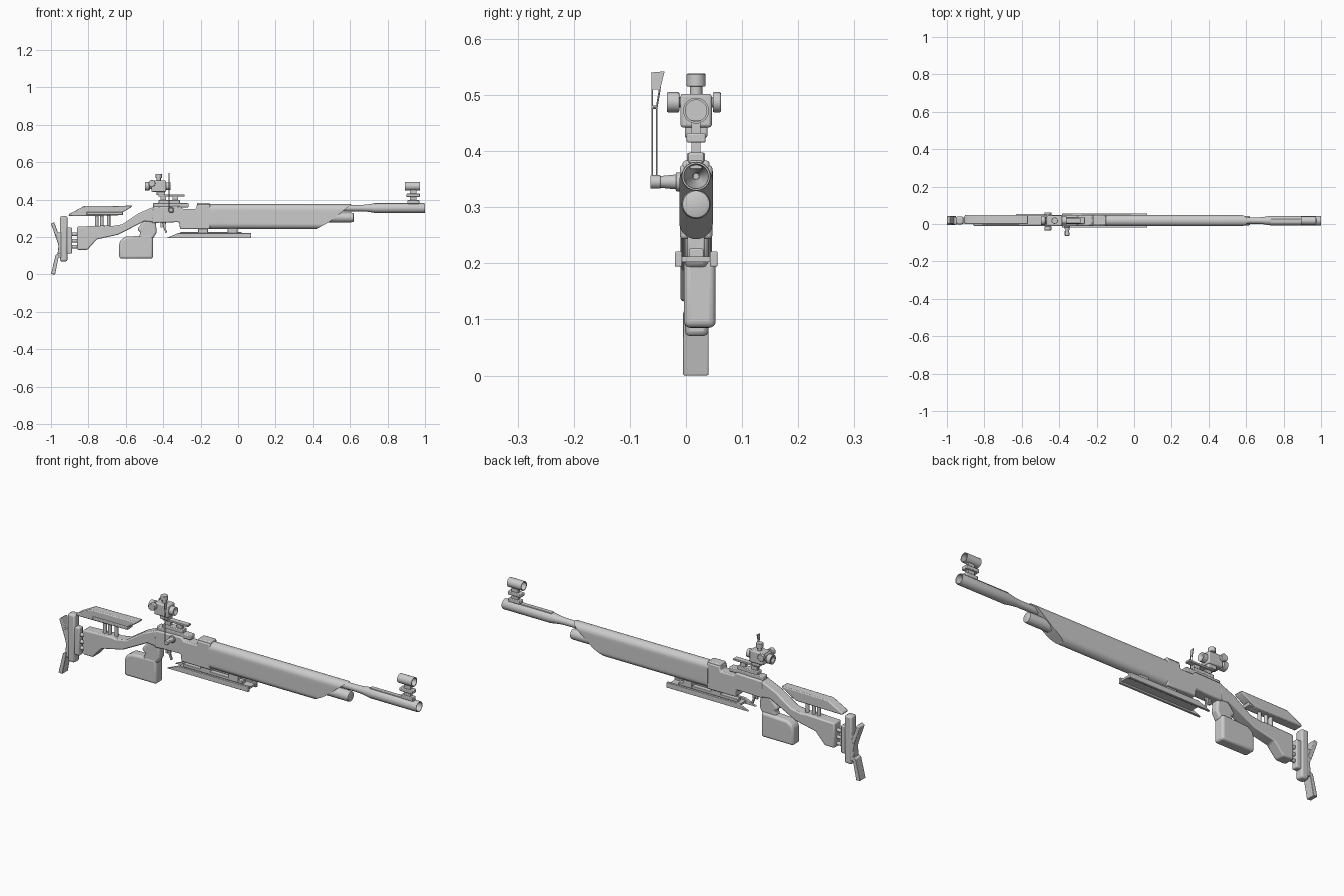
import bpy, bmesh, math
from mathutils import Vector

C = 0.018  # y of the long axis


def finish(name, bm, bevel=0.0, segs=2):
    bmesh.ops.recalc_face_normals(bm, faces=bm.faces)
    me = bpy.data.meshes.new(name)
    bm.to_mesh(me)
    bm.free()
    ob = bpy.data.objects.new(name, me)
    bpy.context.collection.objects.link(ob)
    if bevel:
        m = ob.modifiers.new("bevel", 'BEVEL')
        m.width, m.segments, m.limit_method = bevel, segs, 'ANGLE'
        m.angle_limit = math.radians(35)
    return ob


def prism(name, pts, lo, hi, bevel=0.0, axis='y', segs=2):
    bm = bmesh.new()
    put = (lambda p, d: (p[0], d, p[1])) if axis == 'y' else (lambda p, d: (d, p[0], p[1]))
    a = [bm.verts.new(put(p, lo)) for p in pts]
    b = [bm.verts.new(put(p, hi)) for p in pts]
    bm.faces.new(a)
    bm.faces.new(b[::-1])
    for i in range(len(pts)):
        j = (i + 1) % len(pts)
        bm.faces.new((a[i], a[j], b[j], b[i]))
    return finish(name, bm, bevel, segs)


def box(name, x0, x1, y0, y1, z0, z1, bevel=0.0):
    return prism(name, [(x0, z0), (x1, z0), (x1, z1), (x0, z1)], y0, y1, bevel)


def lathe(name, prof, z, y=C, n=32):
    # profile of (x, radius) spun about an axis along x
    bm = bmesh.new()
    rings = [[bm.verts.new((x, y + r * math.cos(2 * math.pi * k / n), z + r * math.sin(2 * math.pi * k / n)))
              for k in range(n)] for x, r in prof]
    for a, b in zip(rings, rings[1:]):
        for k in range(n):
            bm.faces.new((a[k], a[(k + 1) % n], b[(k + 1) % n], b[k]))
    bm.faces.new(rings[0])
    bm.faces.new(rings[-1])
    return finish(name, bm)


def rod(name, p, q, r, r2=None, n=24, bevel=0.0):
    p, q = Vector(p), Vector(q)
    d = q - p
    bm = bmesh.new()
    bmesh.ops.create_cone(bm, cap_ends=True, segments=n, radius1=r, radius2=r if r2 is None else r2, depth=d.length)
    bmesh.ops.rotate(bm, verts=bm.verts, matrix=Vector((0, 0, 1)).rotation_difference(d).to_matrix())
    bmesh.ops.translate(bm, verts=bm.verts, vec=(p + q) / 2)
    return finish(name, bm, bevel)


# Fore-end: rounded tall section with a swept nose
bm = bmesh.new()
half, R, zt, zb = [], 0.03, 0.346, 0.273
for k in range(10):
    t = math.pi / 2 * (1 - k / 9)
    half.append((R * math.cos(t), zt + R * math.sin(t)))
for k in range(1, 6):
    half.append((R, zt + (zb - zt) * k / 6))
for k in range(10):
    t = -math.pi / 2 * k / 9
    half.append((R * math.cos(t), zb + R * math.sin(t)))


def nose(z):
    return 0.42 + (z - 0.243) * 1.85 if z < 0.281 else 0.49 + (z - 0.281) * 1.24


def ring(s, end):
    return [bm.verts.new((nose(z) if end else -0.155, C + s * y, z)) for y, z in half]


L0, L1, R0, R1 = ring(-1, 0), ring(-1, 1), ring(1, 0), ring(1, 1)
for i in range(len(half) - 1):
    for a, b in ((L0, L1), (R1, R0), (L1, R1), (R0, L0)):
        bm.faces.new((a[i], a[i + 1], b[i + 1], b[i]))
bmesh.ops.remove_doubles(bm, verts=bm.verts, dist=1e-5)
finish("fore_end", bm)

# Barrel, hollow muzzle tube and air cylinder
lathe("barrel", [(-0.2, 0.017), (0.66, 0.017), (0.69, 0.019), (0.735, 0.026), (0.995, 0.026), (1.0, 0.025),
                 (1.0, 0.022), (0.975, 0.020), (0.94, 0.006), (0.90, 0.005)], 0.355)
lathe("air_cylinder", [(0.3, 0.026), (0.605, 0.026), (0.618, 0.024), (0.62, 0.02)], 0.305)
box("muzzle_rail", 0.73, 0.975, C - 0.011, C + 0.011, 0.368, 0.383, 0.002)

# Front sight: block, stem, clamp and open tunnel
box("front_sight_base", 0.905, 0.97, C - 0.014, C + 0.014, 0.378, 0.397, 0.003)
box("front_sight_stem", 0.92, 0.955, C - 0.008, C + 0.008, 0.39, 0.455)
box("front_sight_clamp", 0.90, 0.972, C - 0.017, C + 0.017, 0.415, 0.432, 0.003)
lathe("front_sight_tunnel", [(0.935, 0.004), (0.935, 0.019), (0.892, 0.019), (0.892, 0.023), (0.972, 0.023),
                             (0.972, 0.019), (0.936, 0.019), (0.936, 0.004)], 0.472)

# Receiver with loading port dip
prism("receiver", [(-0.457, 0.362), (-0.31, 0.366), (-0.295, 0.35), (-0.225, 0.35), (-0.22, 0.375), (-0.15, 0.375),
                   (-0.15, 0.243), (-0.31, 0.243), (-0.315, 0.28), (-0.40, 0.278), (-0.46, 0.275)],
      C - 0.029, C + 0.029, 0.006)
box("receiver_cap", -0.22, -0.15, C - 0.024, C + 0.024, 0.36, 0.383, 0.005)
box("sight_rail", -0.455, -0.265, C - 0.018, C + 0.018, 0.358, 0.381, 0.004)
rod("side_boss", (-0.358, -0.018, 0.345), (-0.358, 0, 0.345), 0.017, bevel=0.002)
rod("cocking_lever", (-0.358, -0.05, 0.345), (-0.358, -0.01, 0.345), 0.010, 0.014)
rod("lever_knob", (-0.358, -0.0635, 0.345), (-0.358, -0.045, 0.345), 0.012, bevel=0.002)

# Trigger
prism("trigger", [(-0.405, 0.285), (-0.385, 0.285), (-0.388, 0.25), (-0.378, 0.225), (-0.388, 0.222), (-0.399, 0.25)],
      C - 0.005, C + 0.005, 0.002)
box("trigger_stop", -0.415, -0.404, C - 0.004, C + 0.004, 0.25, 0.282)

# Pistol grip
prism("grip_neck", [(-0.53, 0.255), (-0.50, 0.29), (-0.44, 0.29), (-0.435, 0.225), (-0.455, 0.19), (-0.535, 0.19),
                    (-0.52, 0.225), (-0.54, 0.24)], C - 0.02, C + 0.022, 0.01, segs=3)
prism("grip", [(-0.635, 0.085), (-0.455, 0.085), (-0.455, 0.208), (-0.50, 0.208), (-0.60, 0.202), (-0.628, 0.185),
               (-0.635, 0.16)], C - 0.022, C + 0.035, 0.012, segs=4)

# Skeleton stock
prism("stock", [(-0.45, 0.362), (-0.53, 0.328), (-0.62, 0.268), (-0.68, 0.258), (-0.70, 0.262), (-0.86, 0.256),
                (-0.86, 0.132), (-0.805, 0.132), (-0.755, 0.188), (-0.64, 0.213), (-0.50, 0.285), (-0.45, 0.28)],
      C - 0.028, C + 0.028, 0.006)

# Cheek rest on posts
prism("cheek_rest", [(-0.905, 0.312), (-0.905, 0.322), (-0.825, 0.365), (-0.565, 0.368), (-0.57, 0.36),
                     (-0.645, 0.315)], C - 0.018, C + 0.03, 0.005)
box("cheek_bar", -0.81, -0.615, C - 0.022, C + 0.022, 0.318, 0.334, 0.003)
for i, x in enumerate((-0.755, -0.728, -0.692)):
    rod(f"cheek_post_{i + 1}", (x, C, 0.25), (x, C, 0.325), 0.009, n=16)

# Butt carrier and rods
box("butt_carrier", -0.918, -0.888, C - 0.016, C + 0.016, 0.112, 0.252, 0.005)
for i, z in enumerate((0.148, 0.18, 0.215)):
    rod(f"butt_rod_{i + 1}", (-0.90, C, z), (-0.85, C, z), 0.009, n=16)
box("butt_plate", -0.952, -0.912, C - 0.02, C + 0.022, 0.07, 0.312, 0.009)

# Butt pads and hooks
prism("upper_hook", [(-1.0, 0.272), (-0.983, 0.28), (-0.95, 0.19), (-0.966, 0.175)], C - 0.018, C + 0.024, 0.003)
prism("middle_pad", [(-0.978, 0.225), (-0.945, 0.225), (-0.945, 0.09), (-0.967, 0.09), (-0.96, 0.155)],
      C - 0.02, C + 0.02, 0.003)
prism("lower_hook", [(-0.975, 0.105), (-0.955, 0.115), (-0.978, 0.0), (-1.0, 0.002)], C - 0.023, C + 0.022, 0.002)

# Hand-rest rail under the fore-end
for n, y in (("left", -0.02), ("right", 0.043)):
    prism(f"rail_bar_{n}", [(-0.385, 0.194), (0.07, 0.194), (0.07, 0.221), (-0.32, 0.221)], y, y + 0.013, 0.002)
box("rail_web", -0.33, 0.066, -0.012, 0.048, 0.202, 0.212)
box("rail_center", -0.31, 0.02, C - 0.013, C + 0.013, 0.205, 0.226, 0.002)
for i, x in enumerate((-0.187, -0.03)):
    box(f"rail_post_{i + 1}", x - 0.026, x + 0.026, C - 0.015, C + 0.015, 0.205, 0.255, 0.003)

# Rear sight mount
box("sight_foot", -0.425, -0.31, C - 0.016, C + 0.016, 0.378, 0.397, 0.003)
for i, x in enumerate((-0.40, -0.335)):
    box(f"sight_leg_{i + 1}", x - 0.015, x + 0.015, C - 0.008, C + 0.008, 0.39, 0.425)
box("sight_slide", -0.425, -0.285, C - 0.014, C + 0.014, 0.417, 0.427, 0.002)

# Rear sight body, eyepiece and knobs
box("sight_arm", -0.435, -0.39, C - 0.02, C + 0.02, 0.424, 0.455, 0.003)
box("sight_body", -0.462, -0.385, C - 0.028, C + 0.028, 0.442, 0.502, 0.005)
lathe("eyepiece", [(-0.488, 0.004), (-0.498, 0.016), (-0.498, 0.023), (-0.475, 0.023), (-0.47, 0.016),
                   (-0.39, 0.016), (-0.385, 0.021), (-0.362, 0.021), (-0.362, 0.016), (-0.37, 0.004)], 0.472)
rod("height_stem", (-0.424, C, 0.495), (-0.424, C, 0.52), 0.011)
rod("height_knob", (-0.424, C, 0.515), (-0.424, C, 0.538), 0.017, bevel=0.002)
for n, a, b in (("left", -0.034, -0.012), ("right", 0.048, 0.062)):
    rod(f"windage_knob_{n}", (-0.46, a, 0.487), (-0.46, b, 0.487), 0.018, bevel=0.002)
rod("windage_shaft", (-0.46, -0.02, 0.487), (-0.46, 0.055, 0.487), 0.009)

# Side blinder on a thin wire frame
prism("blinder_plate", [(-0.062, 0.54), (-0.038, 0.542), (-0.046, 0.51), (-0.061, 0.51)], -0.371, -0.367, axis='x')
wire = [(-0.060, 0.35), (-0.060, 0.52), (-0.046, 0.515), (-0.052, 0.478), (-0.052, 0.35)]
for i, (a, b) in enumerate(zip(wire, wire[1:])):
    rod(f"blinder_wire_{i + 1}", (-0.369, *a), (-0.369, *b), 0.0016, n=8)
rod("blinder_cross_wire", (-0.369, -0.060, 0.478), (-0.369, -0.052, 0.478), 0.003, n=8)

# Smooth shading with sharp edges kept
for ob in bpy.context.collection.objects:
    ob.select_set(True)
    bpy.context.view_layer.objects.active = ob
bpy.ops.object.shade_smooth_by_angle(angle=math.radians(32))
